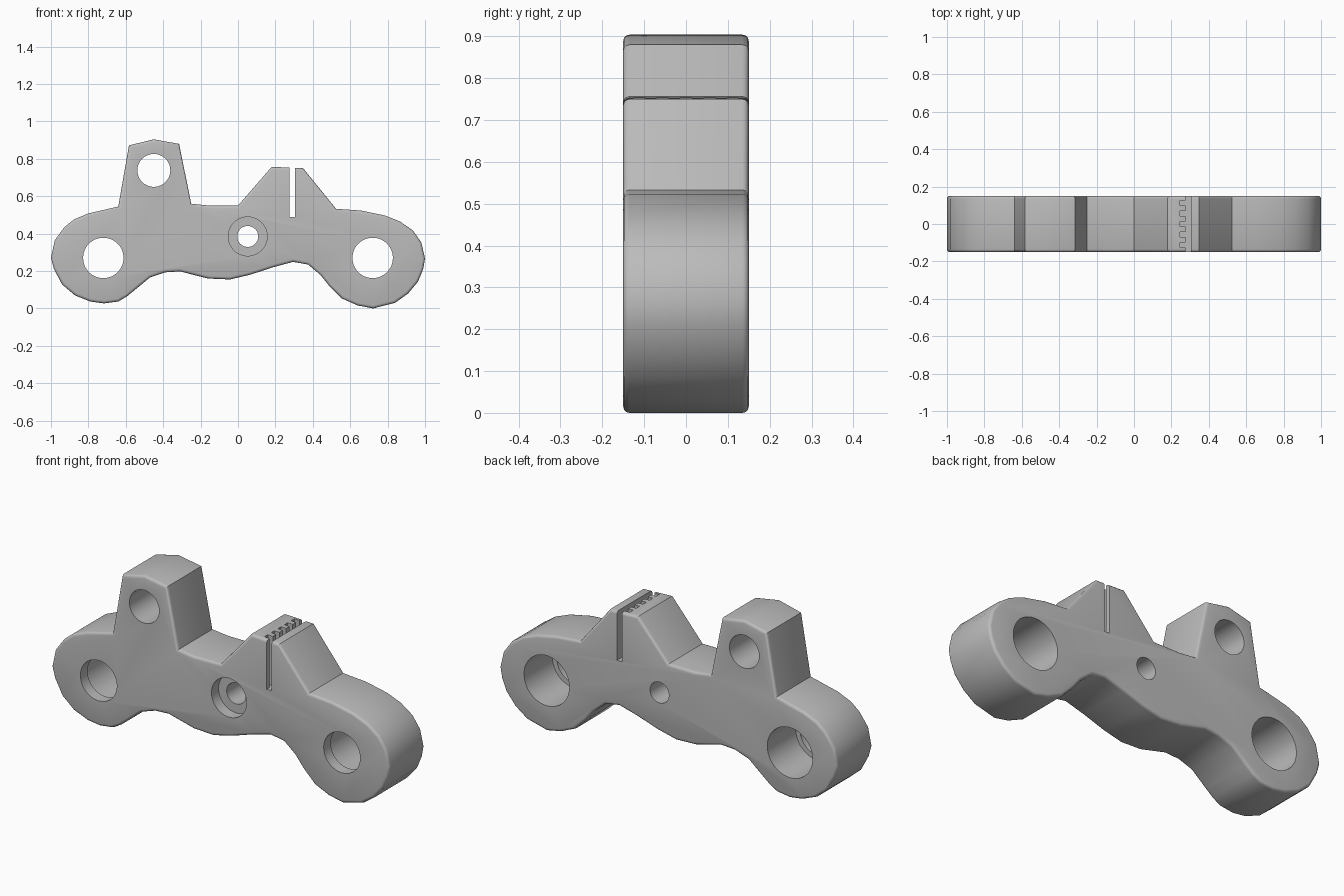
import bpy, bmesh, math
from mathutils import Matrix

if "Cube" in bpy.data.objects:
    bpy.data.objects.remove(bpy.data.objects["Cube"], do_unlink=True)

HALF = 0.15   # half of the plate thickness
ROUND = 0.015  # rounding of the plate rim

# One plain grey for the whole plate
grey = bpy.data.materials.new("plain grey")
grey.use_nodes = True
colour = (0.5, 0.5, 0.5, 1)
grey.diffuse_color = colour
grey.node_tree.nodes["Principled BSDF"].inputs["Base Color"].default_value = colour


def make_object(name, bm):
    """Turn a bmesh into a linked grey object."""
    bmesh.ops.recalc_face_normals(bm, faces=bm.faces)
    mesh = bpy.data.meshes.new(name)
    bm.to_mesh(mesh)
    bm.free()
    mesh.materials.append(grey)
    obj = bpy.data.objects.new(name, mesh)
    bpy.context.collection.objects.link(obj)
    return obj


def cylinder_cutter(name, x, z, radius, y0, y1):
    """Round cutter running along y."""
    bm = bmesh.new()
    place = Matrix.Translation((x, (y0 + y1) / 2, z)) @ Matrix.Rotation(math.pi / 2, 4, "X")
    bmesh.ops.create_cone(bm, cap_ends=True, segments=48, radius1=radius,
                          radius2=radius, depth=y1 - y0, matrix=place)
    return make_object(name, bm)


def box_cutter(name, low, high):
    """Box cutter between two corners."""
    bm = bmesh.new()
    middle = [(a + b) / 2 for a, b in zip(low, high)]
    size = [b - a for a, b in zip(low, high)]
    bmesh.ops.create_cube(bm, size=1, matrix=Matrix.Translation(middle) @ Matrix.Diagonal((*size, 1)))
    return make_object(name, bm)


def cut(target, cutter):
    """Subtract a cutter for good and remove it."""
    modifier = target.modifiers.new(cutter.name, "BOOLEAN")
    modifier.operation = "DIFFERENCE"
    modifier.solver = "EXACT"
    modifier.object = cutter
    bpy.context.view_layer.objects.active = target
    bpy.ops.object.modifier_apply(modifier=modifier.name)
    bpy.data.objects.remove(cutter, do_unlink=True)


# Outline of the plate, clockwise in x and z
tower = [(-.64, .545), (-.583, .872), (-.45, .904), (-.315, .88), (-.25, .56)]
saddle = [(-.155, .55), (0, .55)]
crest = [(.18, .757), (.348, .75), (.524, .533)]
lobe_right = [(.66, .523), (.785, .497), (.866, .465), (.935, .417), (.98, .353),
              (1, .267), (.99, .21), (.963, .144), (.91, .08), (.84, .03),
              (.722, 0), (.64, .016), (.556, .053), (.49, .118), (.44, .18)]
belly = [(.374, .235), (.294, .249), (.187, .22), (.064, .18), (-.043, .155),
         (-.16, .16), (-.31, .198), (-.39, .193), (-.47, .166)]
lobe_left = [(-.55, .1), (-.594, .064), (-.64, .037), (-.717, .027), (-.79, .037),
             (-.872, .07), (-.94, .128), (-.984, .21), (-1, .27), (-.98, .364),
             (-.93, .433), (-.877, .476), (-.8, .508)]
outline = tower + saddle + crest + lobe_right + belly + lobe_left

# Plate: extruded outline with rounded front and back rims
bm = bmesh.new()
front = bm.faces.new([bm.verts.new((x, -HALF, z)) for x, z in outline])
extruded = bmesh.ops.extrude_face_region(bm, geom=[front], use_keep_orig=True)
moved = [v for v in extruded["geom"] if isinstance(v, bmesh.types.BMVert)]
bmesh.ops.translate(bm, verts=moved, vec=(0, 2 * HALF, 0))
bmesh.ops.recalc_face_normals(bm, faces=bm.faces)
rims = [e for e in bm.edges if abs(e.verts[0].co.y - e.verts[1].co.y) < ROUND]
bmesh.ops.bevel(bm, geom=rims, offset=ROUND, segments=3, profile=0.5, affect="EDGES")
plate = make_object("mounting_plate", bm)

# Bearing seats in both lobes: narrow lip in front, wide bore from the back
LIP = 0.06
for side, x in (("left", 0.72), ("right", -0.72)):
    cut(plate, cylinder_cutter(side + "_lip_hole", x, 0.27, 0.108, -HALF - 1, HALF + 1))
    cut(plate, cylinder_cutter(side + "_bore", x, 0.27, 0.134, -HALF + LIP, HALF + 1))

# Tower hole and counterbored centre hole
cut(plate, cylinder_cutter("tower_hole", -0.45, 0.738, 0.088, -HALF - 1, HALF + 1))
cut(plate, cylinder_cutter("centre_hole", 0.052, 0.385, 0.056, -HALF - 1, HALF + 1))
cut(plate, cylinder_cutter("counterbore", 0.052, 0.385, 0.104, -HALF - 1, -HALF + LIP))

# Belt slot with a row of tooth notches on one wall
SLOT_FLOOR, SLOT_X = 0.49, 0.275
cut(plate, box_cutter("belt_slot", (SLOT_X, -1, SLOT_FLOOR), (SLOT_X + 0.029, 1, 1)))
for i in range(5):
    y = (i - 2) * 0.056
    cut(plate, box_cutter("tooth_notch", (SLOT_X - 0.03, y - 0.014, SLOT_FLOOR),
                          (SLOT_X + 0.01, y + 0.014, 1)))

# Smooth curves, sharp corners
bpy.ops.object.select_all(action="DESELECT")
plate.select_set(True)
bpy.context.view_layer.objects.active = plate
bpy.ops.object.shade_smooth_by_angle(angle=math.radians(32))
